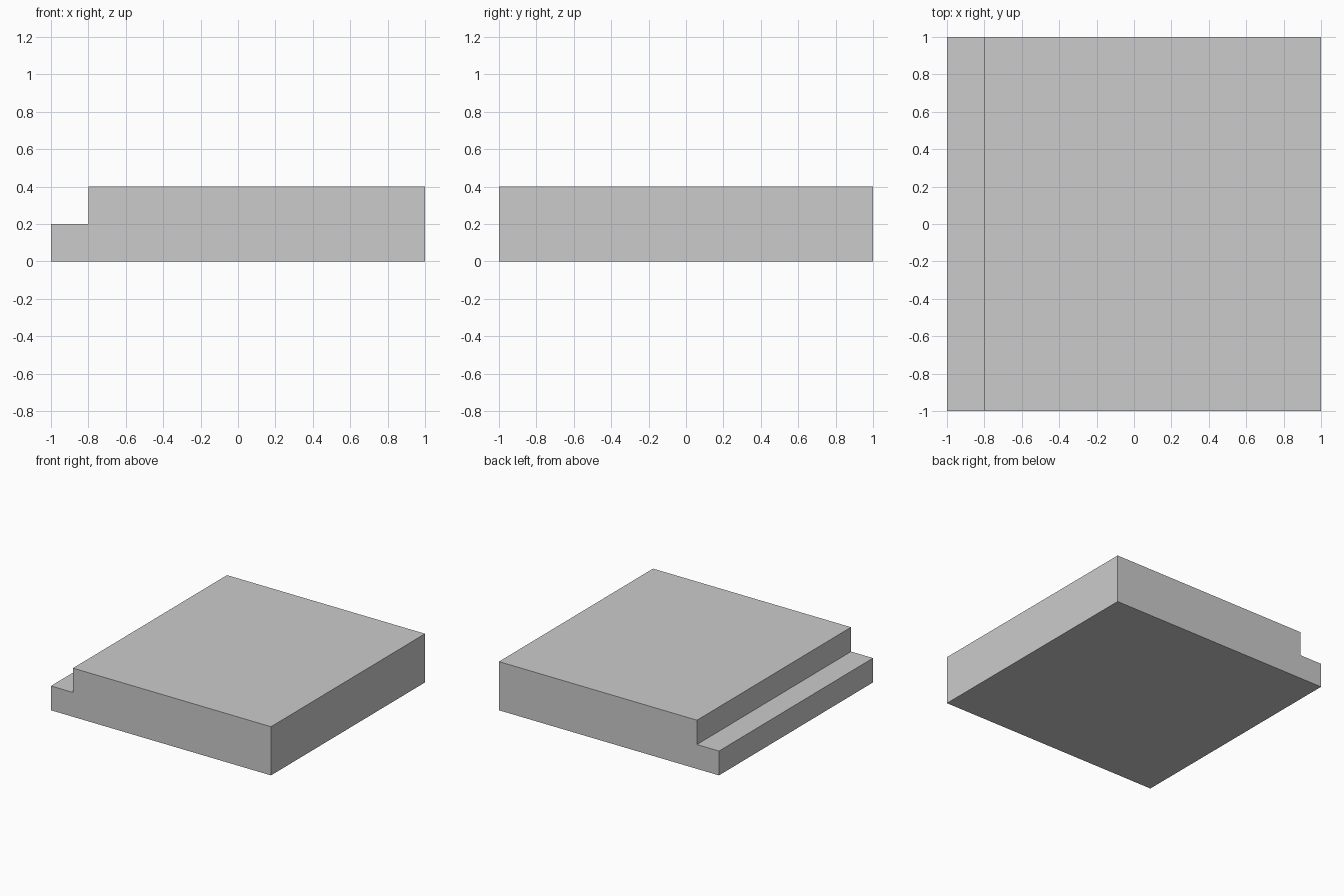
import bpy
import bmesh

if "Cube" in bpy.data.objects:
    bpy.data.objects.remove(bpy.data.objects["Cube"])


def extrude_profile(name, profile, y_min, y_max):
    """Extrude a closed xz profile along y into a solid object."""
    bm = bmesh.new()
    face = bm.faces.new([bm.verts.new((x, y_min, z)) for x, z in profile])
    extruded = bmesh.ops.extrude_face_region(bm, geom=[face])["geom"]
    verts = [v for v in extruded if isinstance(v, bmesh.types.BMVert)]
    bmesh.ops.translate(bm, verts=verts, vec=(0, y_max - y_min, 0))
    bmesh.ops.recalc_face_normals(bm, faces=bm.faces)
    mesh = bpy.data.meshes.new(name)
    bm.to_mesh(mesh)
    bm.free()
    obj = bpy.data.objects.new(name, mesh)
    bpy.context.collection.objects.link(obj)
    return obj


# Square slab with a half-height step along its left edge
slab_profile = [(-1, 0), (1, 0), (1, 0.4), (-0.8, 0.4), (-0.8, 0.2), (-1, 0.2)]
extrude_profile("stepped_slab", slab_profile, -1, 1)
